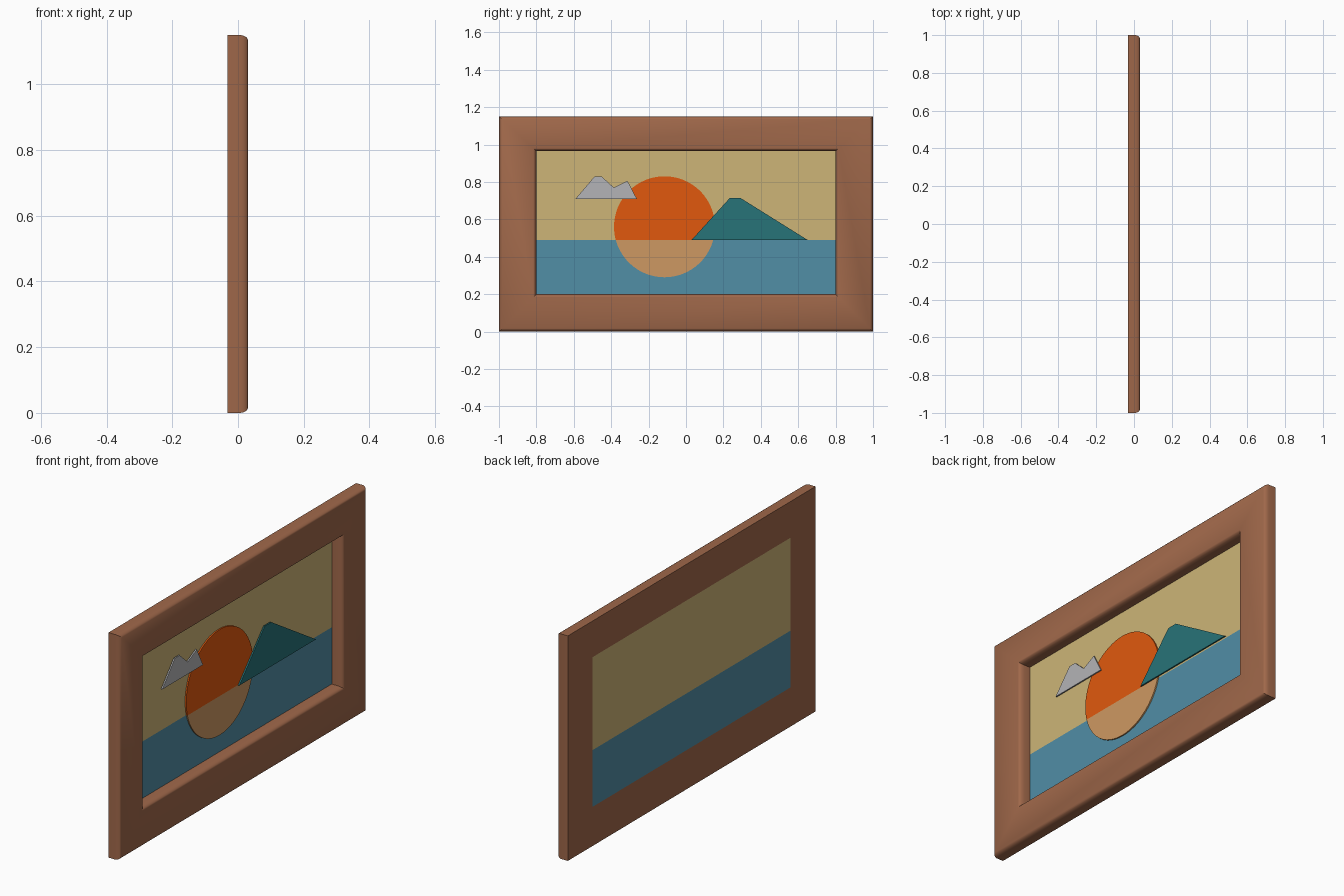
import bpy, bmesh, math

if "Cube" in bpy.data.objects:
    bpy.data.objects.remove(bpy.data.objects["Cube"])

def paint(obj, rgb):
    # sRGB 0-255 to linear colour
    mat = bpy.data.materials.new(obj.name + "_colour")
    mat.diffuse_color = [((c / 255 + 0.055) / 1.055) ** 2.4 if c > 10 else c / 3295 for c in rgb] + [1]
    mat.use_nodes = True
    mat.node_tree.nodes["Principled BSDF"].inputs["Base Color"].default_value = mat.diffuse_color
    obj.data.materials.append(mat)

def finish(bm, name, rgb):
    bmesh.ops.recalc_face_normals(bm, faces=bm.faces)
    mesh = bpy.data.meshes.new(name)
    bm.to_mesh(mesh)
    bm.free()
    obj = bpy.data.objects.new(name, mesh)
    bpy.context.collection.objects.link(obj)
    paint(obj, rgb)
    return obj

def slab(name, outline, x0, x1, rgb):
    """Flat (y, z) outline extruded from x0 to x1."""
    bm = bmesh.new()
    face = bm.faces.new([bm.verts.new((x0, y, z)) for y, z in outline])
    ext = bmesh.ops.extrude_face_region(bm, geom=[face])
    for v in ext["geom"]:
        if isinstance(v, bmesh.types.BMVert):
            v.co.x = x1
    return finish(bm, name, rgb)

def rect(y, z0, z1):
    return [(-y, z0), (y, z0), (y, z1), (-y, z1)]

def arc(a0, a1, n=32):
    return [(SUN_Y + SUN_R * math.cos(a0 + (a1 - a0) * i / n),
             SUN_Z + SUN_R * math.sin(a0 + (a1 - a0) * i / n)) for i in range(n + 1)]

# frame: moulding profile (0 = outer edge, 1 = opening; x) swept round four corners
profile = [(0, -0.032), (0, 0.008), (0.012, 0.018), (0.035, 0.026), (0.08, 0.031),
           (0.92, 0.031), (0.955, 0.027), (0.98, 0.018), (1, 0.004), (1, -0.032)]
outer, inner = rect(1.0, 0.0, 1.15), rect(0.8, 0.2, 0.965)
bm = bmesh.new()
rings = [[bm.verts.new((x, a[0] + (b[0] - a[0]) * t, a[1] + (b[1] - a[1]) * t))
          for t, x in profile] for a, b in zip(outer, inner)]
n = len(profile)
for i in range(4):
    p, q = rings[i], rings[(i + 1) % 4]
    for j in range(n):
        k = (j + 1) % n
        bm.faces.new((p[j], q[j], q[k], p[k]))
frame = finish(bm, "frame", (160, 104, 74))
bpy.context.view_layer.objects.active = frame
frame.select_set(True)
bpy.ops.object.shade_smooth_by_angle(angle=math.radians(40))

# backdrop panels
HORIZON = 0.49
slab("sky", rect(0.8, HORIZON, 0.965), -0.032, -0.030, (205, 181, 119))
slab("sea", rect(0.8, 0.2, HORIZON), -0.032, -0.030, (81, 142, 166))

# sun and its reflection, split at the horizon
SUN_Y, SUN_Z, SUN_R = -0.115, 0.56, 0.27
dip = math.asin((SUN_Z - HORIZON) / SUN_R)
slab("sun", arc(-dip, math.pi + dip, 40), -0.030, -0.023, (225, 89, 13))
slab("sun_reflection", arc(math.pi + dip, 2 * math.pi - dip, 24), -0.030, -0.023, (206, 153, 98))

# mountain and cloud cut-outs
slab("mountain", [(0.03, 0.49), (0.235, 0.715), (0.29, 0.715), (0.65, 0.49)],
     -0.021, -0.014, (39, 115, 120))
slab("cloud", [(-0.592, 0.708), (-0.49, 0.828), (-0.45, 0.828), (-0.386, 0.77),
               (-0.313, 0.806), (-0.262, 0.708)], -0.021, -0.014, (180, 180, 183))
